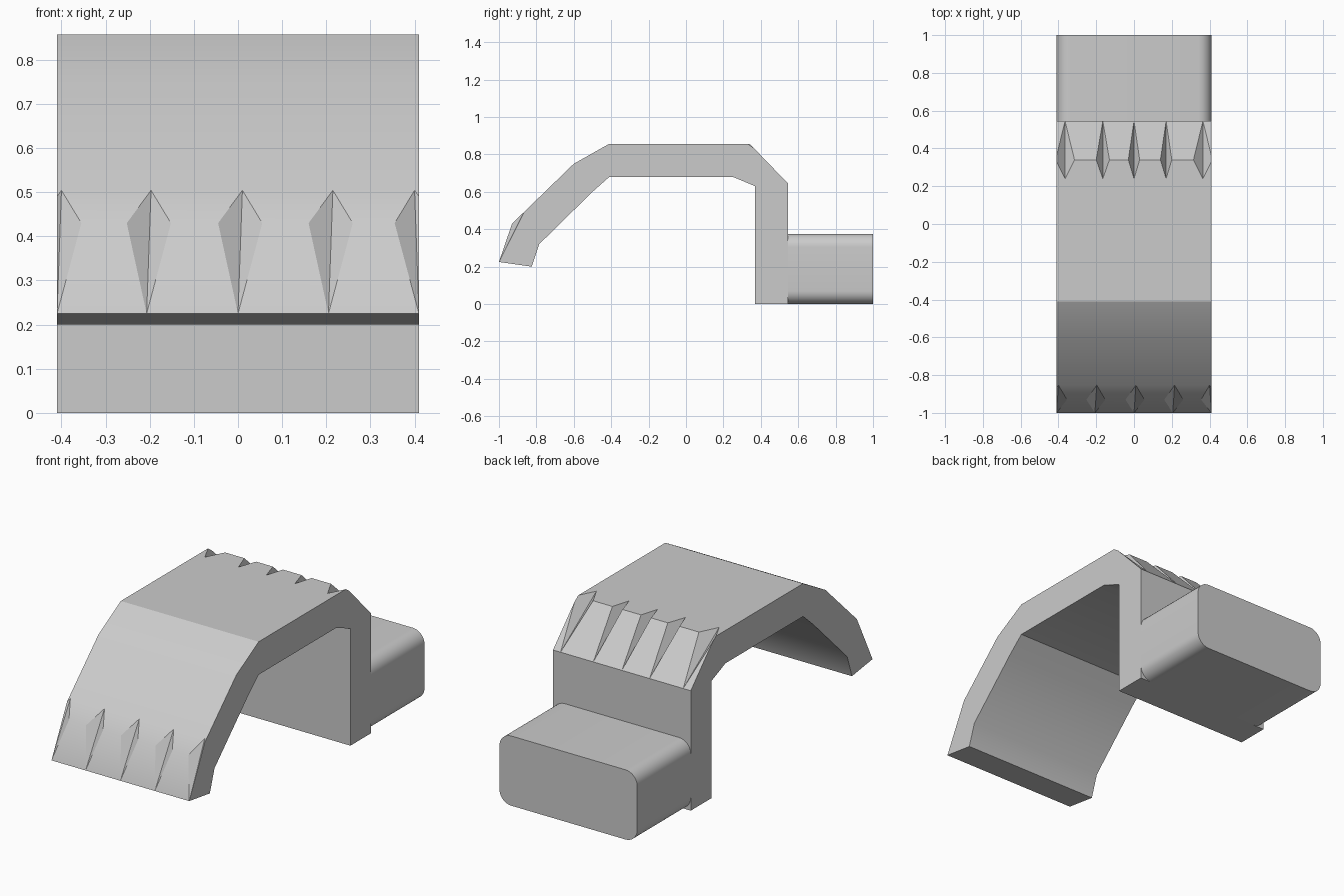
import bpy, bmesh, math
from mathutils import Vector

cube = bpy.data.objects.get("Cube")
if cube:
    bpy.data.objects.remove(cube, do_unlink=True)

grey = bpy.data.materials.new("light grey")
grey.use_nodes = True
grey.diffuse_color = (0.6, 0.6, 0.6, 1)
grey.node_tree.nodes["Principled BSDF"].inputs["Base Color"].default_value = (0.6, 0.6, 0.6, 1)

HALF = 0.41  # half width of the whole part


def add_object(name, bm):
    bmesh.ops.recalc_face_normals(bm, faces=bm.faces[:])
    mesh = bpy.data.meshes.new(name)
    bm.to_mesh(mesh)
    bm.free()
    mesh.materials.append(grey)
    obj = bpy.data.objects.new(name, mesh)
    bpy.context.collection.objects.link(obj)
    return obj


def activate(obj):
    bpy.ops.object.select_all(action='DESELECT')
    obj.select_set(True)
    bpy.context.view_layer.objects.active = obj


def add_groove(bm, x, lean, width, start, bend, end):
    """V groove across a bent surface: one tetrahedron, its keel running from start to end."""
    a = Vector((x + lean, *start))
    b = Vector((x, *end))
    keel = b - a
    middle = (a + b) / 2
    points = [a - keel * 0.1, b + keel * 0.1]
    for side in (-1, 1):
        edge = Vector((x + lean / 2 + side * width, *bend))
        points.append(middle + (edge - middle) * 1.5)
    verts = [bm.verts.new(p) for p in points]
    for skip in range(4):
        bm.faces.new([v for i, v in enumerate(verts) if i != skip])


# Bent hook body, extruded from its side profile
profile = [(-1, .225), (-.93, .43), (-.6, .75), (-.41, .857), (.34, .857),
           (.545, .645), (.545, 0), (.37, 0), (.37, .63), (.25, .68),
           (-.41, .68), (-.5, .6), (-.785, .32), (-.825, .2)]
bm = bmesh.new()
face = bm.faces.new([bm.verts.new((-HALF, y, z)) for y, z in profile])
wall = bmesh.ops.extrude_face_region(bm, geom=[face])["geom"]
bmesh.ops.translate(bm, vec=(2 * HALF, 0, 0),
                    verts=[v for v in wall if isinstance(v, bmesh.types.BMVert)])
body = add_object("hook_body", bm)

# Grooves in the front tip and the rear shoulder
bm = bmesh.new()
for x, lean in ((-HALF, .01), (-.207, .01), (0, .01), (.205, .01), (HALF, -.01)):
    add_groove(bm, x, lean, .05, (-.853, .505), (-.93, .43), (-1, .225))
for x, width in ((-.365, .05), (-.165, .035), (0, .03), (.17, .03), (.365, .05)):
    add_groove(bm, x, 0, width, (.24, .857), (.34, .857), (.545, .645))
cutter = add_object("groove_cutter", bm)
cutter.hide_render = True

cut = body.modifiers.new("grooves", 'BOOLEAN')
cut.operation = 'DIFFERENCE'
cut.solver = 'EXACT'
cut.object = cutter
activate(body)
bpy.ops.object.modifier_apply(modifier=cut.name)
bpy.data.objects.remove(cutter, do_unlink=True)
bpy.ops.object.shade_smooth_by_angle(angle=math.radians(28))

# Rear block, rounded along its length
bm = bmesh.new()
bmesh.ops.create_cube(bm, size=1)
for v in bm.verts:
    v.co = (v.co.x * 2 * HALF, .77 + v.co.y * .46, .1875 + v.co.z * .375)
long_edges = [e for e in bm.edges if abs(e.verts[0].co.y - e.verts[1].co.y) > .1]
bmesh.ops.bevel(bm, geom=long_edges, offset=.07, segments=8, profile=.5, affect='EDGES')
block = add_object("rear_block", bm)
activate(block)
bpy.ops.object.shade_smooth_by_angle(angle=math.radians(28))
